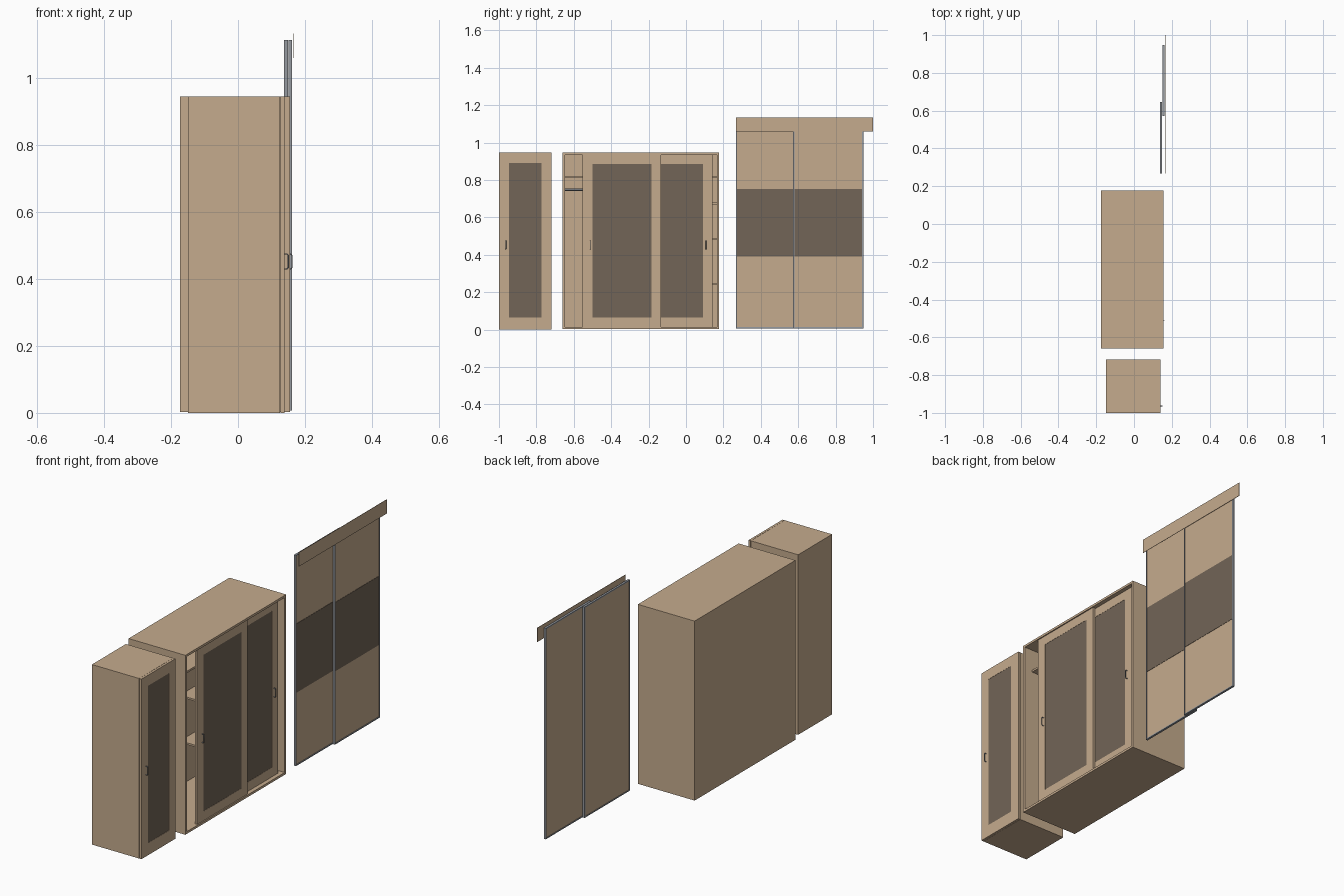
import bpy

if "Cube" in bpy.data.objects:
    bpy.data.objects.remove(bpy.data.objects["Cube"])

def material(name, rgb):
    m = bpy.data.materials.new(name)
    m.diffuse_color = (*rgb, 1)
    m.use_nodes = True
    m.node_tree.nodes["Principled BSDF"].inputs["Base Color"].default_value = m.diffuse_color
    return m

WOOD = material("light_wood", (0.56, 0.41, 0.27))
DARK = material("dark_panel", (0.17, 0.13, 0.095))
METAL = material("metal", (0.30, 0.32, 0.35))


def box(name, x, y, z, mat):
    """Box from (min, max) pairs."""
    xs, ys, zs = x, y, z
    v = [(a, b, c) for a in xs for b in ys for c in zs]
    f = [(0, 1, 3, 2), (4, 6, 7, 5), (0, 4, 5, 1), (2, 3, 7, 6), (0, 2, 6, 4), (1, 5, 7, 3)]
    me = bpy.data.meshes.new(name)
    me.from_pydata(v, [], f)
    me.materials.append(mat)
    ob = bpy.data.objects.new(name, me)
    bpy.context.collection.objects.link(ob)
    return ob


def carcass(name, x, y, z, t):
    """Open-fronted cabinet body (front is +x)."""
    (x0, x1), (y0, y1), (z0, z1) = x, y, z
    box(name + "_left_side", x, (y0, y0 + t), z, WOOD)
    box(name + "_right_side", x, (y1 - t, y1), z, WOOD)
    inner = (y0 + t, y1 - t)
    box(name + "_top", x, inner, (z1 - t, z1), WOOD)
    box(name + "_bottom", x, inner, (z0, z0 + t), WOOD)
    box(name + "_back", (x0, x0 + 0.006), inner, (z0 + t, z1 - t), WOOD)


def framed_door(name, x, y, z, py, pz):
    """Wood stiles and rails around a dark panel."""
    for side, span in (("left", (y[0], py[0])), ("right", (py[1], y[1]))):
        box(f"{name}_{side}_stile", x, span, z, WOOD)
    for side, span in (("bottom", (z[0], pz[0])), ("top", (pz[1], z[1]))):
        box(f"{name}_{side}_rail", x, py, span, WOOD)
    box(name + "_panel", (x[0] + 0.002, x[1] - 0.001), py, pz, DARK)


def handle(name, x, y, z0=0.43, z1=0.475):
    """Bow handle standing off the door."""
    d, r = 0.011, 0.004
    pts = [(x, z0), (x + d - r, z0), (x + d, z0 + r),
           (x + d, z1 - r), (x + d - r, z1), (x, z1)]
    cu = bpy.data.curves.new(name, 'CURVE')
    cu.dimensions = '3D'
    cu.bevel_depth = 0.002
    cu.bevel_resolution = 2
    cu.use_fill_caps = True
    sp = cu.splines.new('POLY')
    sp.points.add(len(pts) - 1)
    for p, (px, pz) in zip(sp.points, pts):
        p.co = (px, y, pz, 1)
    cu.materials.append(METAL)
    bpy.context.collection.objects.link(bpy.data.objects.new(name, cu))


# Narrow cabinet with hinged door
carcass("narrow_cabinet", (-0.149, 0.126), (-1.0, -0.718), (0.0, 0.946), 0.012)
framed_door("narrow_door", (0.127, 0.139), (-1.0, -0.718), (0.0, 0.946),
            (-0.946, -0.773), (0.064, 0.89))
handle("narrow_door_handle", 0.139, -0.963)

# Wide cabinet with two sliding doors
carcass("wide_cabinet", (-0.174, 0.156), (-0.66, 0.177), (0.003, 0.946), 0.012)
framed_door("front_sliding_door", (0.138, 0.150), (-0.553, -0.134), (0.015, 0.934),
            (-0.50, -0.185), (0.064, 0.886))
framed_door("rear_sliding_door", (0.122, 0.134), (-0.277, 0.142), (0.015, 0.934),
            (-0.225, 0.09), (0.064, 0.886))
handle("front_sliding_handle", 0.150, -0.512)
handle("rear_sliding_handle", 0.134, 0.107)

# Interior shelves and hanging rail
box("long_shelf", (-0.168, 0.11), (-0.648, 0.165), (0.81, 0.82), WOOD)
for i, z in enumerate((0.25, 0.49, 0.68)):
    box(f"short_shelf_{i + 1}", (-0.168, 0.11), (-0.24, 0.165), (z - 0.01, z), WOOD)
bpy.ops.mesh.primitive_cylinder_add(vertices=16, radius=0.006, depth=0.408,
                                    location=(-0.02, -0.444, 0.748),
                                    rotation=(1.5707963, 0, 0))
rail = bpy.context.object
rail.name = "hanging_rail"
rail.data.materials.append(METAL)
bpy.ops.object.shade_smooth_by_angle()

# Free-standing pair of sliding doors in metal frames
for name, x, y in (("rear_screen", (0.138, 0.149), (0.268, 0.645)),
                   ("front_screen", (0.151, 0.162), (0.573, 0.948))):
    w, z = 0.006, (0.007, 1.115)
    inner = (y[0] + w, y[1] - w)
    box(name + "_left_frame", x, (y[0], y[0] + w), z, METAL)
    box(name + "_right_frame", x, (y[1] - w, y[1]), z, METAL)
    box(name + "_bottom_frame", x, inner, (z[0], z[0] + w), METAL)
    box(name + "_top_frame", x, inner, (z[1] - w, z[1]), METAL)
    box(name + "_board", (x[0] + 0.002, x[1] - 0.003), inner, (z[0] + w, z[1] - w), WOOD)
    box(name + "_band", (x[1] - 0.003, x[1] - 0.0015), inner, (0.39, 0.752), DARK)

# Cover strip hiding the top of the doors
box("cover_strip", (0.164, 0.166), (0.268, 1.0), (1.06, 1.134), WOOD)
